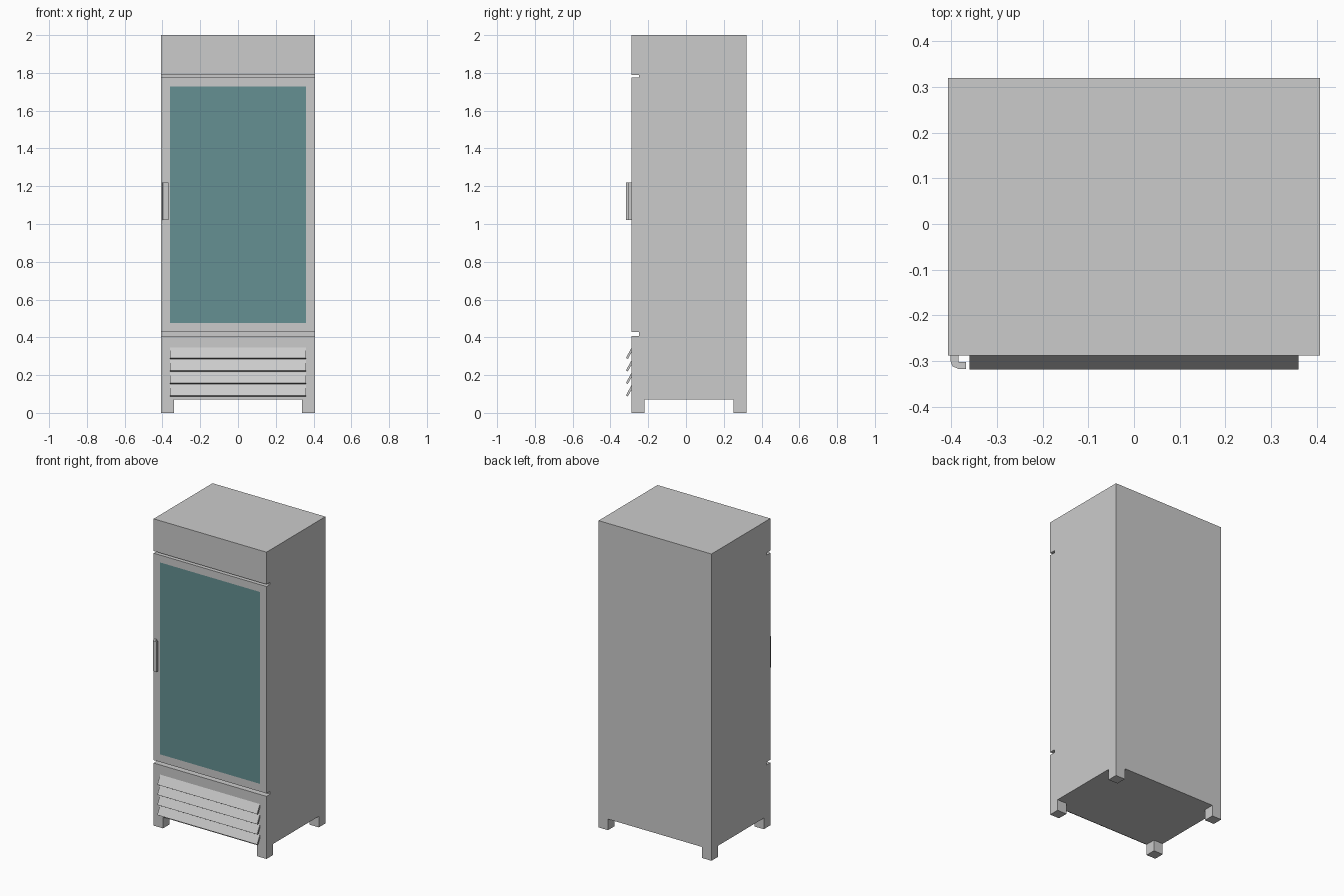
import bpy, bmesh
from mathutils import Vector

if "Cube" in bpy.data.objects:
    bpy.data.objects.remove(bpy.data.objects["Cube"])

W = 0.407                                 # half width
FRONT, BACK, INSET = -0.288, 0.319, -0.25  # y of the front, back and groove floor


def mesh_object(name, bm):
    bmesh.ops.recalc_face_normals(bm, faces=bm.faces)
    mesh = bpy.data.meshes.new(name)
    bm.to_mesh(mesh)
    bm.free()
    obj = bpy.data.objects.new(name, mesh)
    bpy.context.collection.objects.link(obj)
    return obj


def prism(name, points, push):
    """Extrude a closed outline of 3D points along a vector."""
    bm = bmesh.new()
    face = bm.faces.new([bm.verts.new(p) for p in points])
    ext = bmesh.ops.extrude_face_region(bm, geom=[face])
    verts = [v for v in ext["geom"] if isinstance(v, bmesh.types.BMVert)]
    bmesh.ops.translate(bm, vec=Vector(push), verts=verts)
    return mesh_object(name, bm)


def side_profile(name, yz, half):
    return prism(name, [(-half, y, z) for y, z in yz], (2 * half, 0, 0))


def box(name, x0, x1, y0, y1, z0, z1):
    return prism(name, [(x0, y0, z0), (x1, y0, z0), (x1, y1, z0), (x0, y1, z0)],
                 (0, 0, z1 - z0))


# Cabinet with header and lower panel standing forward of the door recess
side_profile("cabinet", [
    (BACK, 0.072), (BACK, 2.0), (FRONT, 2.0), (FRONT, 1.79), (INSET, 1.79),
    (INSET, 0.408), (FRONT, 0.408), (FRONT, 0.072)], W)

# Door frame: front face inset around the window, window removed, given depth
D0, D1 = 0.427, 1.776
G, G0, G1 = 0.36, 0.477, 1.728
bm = bmesh.new()
outer = [bm.verts.new((x, FRONT, z)) for x, z in ((-W, D0), (W, D0), (W, D1), (-W, D1))]
inner = [bm.verts.new((x, FRONT, z)) for x, z in ((-G, G0), (G, G0), (G, G1), (-G, G1))]
for i in range(4):
    j = (i + 1) % 4
    bm.faces.new((outer[i], outer[j], inner[j], inner[i]))
ext = bmesh.ops.extrude_face_region(bm, geom=bm.faces[:])
bmesh.ops.translate(bm, vec=(0, INSET - FRONT, 0),
                    verts=[v for v in ext["geom"] if isinstance(v, bmesh.types.BMVert)])
mesh_object("door_frame", bm)

# Glass pane, flush with the frame
glass = box("door_glass", -G, G, FRONT, INSET, G0, G1)
mat = bpy.data.materials.new("tinted_glass")
mat.diffuse_color = (0.13, 0.28, 0.29, 1)
mat.use_nodes = True
mat.node_tree.nodes["Principled BSDF"].inputs["Base Color"].default_value = mat.diffuse_color
glass.data.materials.append(mat)

# Hooked door handle
handle = [(-0.401, FRONT), (-0.384, FRONT), (-0.384, -0.302), (-0.367, -0.302),
          (-0.367, -0.317), (-0.384, -0.317), (-0.397, -0.311), (-0.401, -0.300)]
prism("door_handle", [(x, y, 1.022) for x, y in handle], (0, 0, 0.198))

# Slanted vent slats, upper ends sunk into the lower panel
for i in range(4):
    z = 0.066 * i
    side_profile(f"vent_slat_{i + 1}", [
        (-0.282, 0.158 + z), (-0.318, 0.093 + z), (-0.308, 0.087 + z),
        (-0.282, 0.134 + z)], 0.36)

# Four square feet
F = 0.068
for side, x in (("left", -W), ("right", W - F)):
    for end, y in (("front", FRONT), ("back", BACK - F)):
        box(f"{end}_{side}_foot", x, x + F, y, y + F, 0, 0.072)
